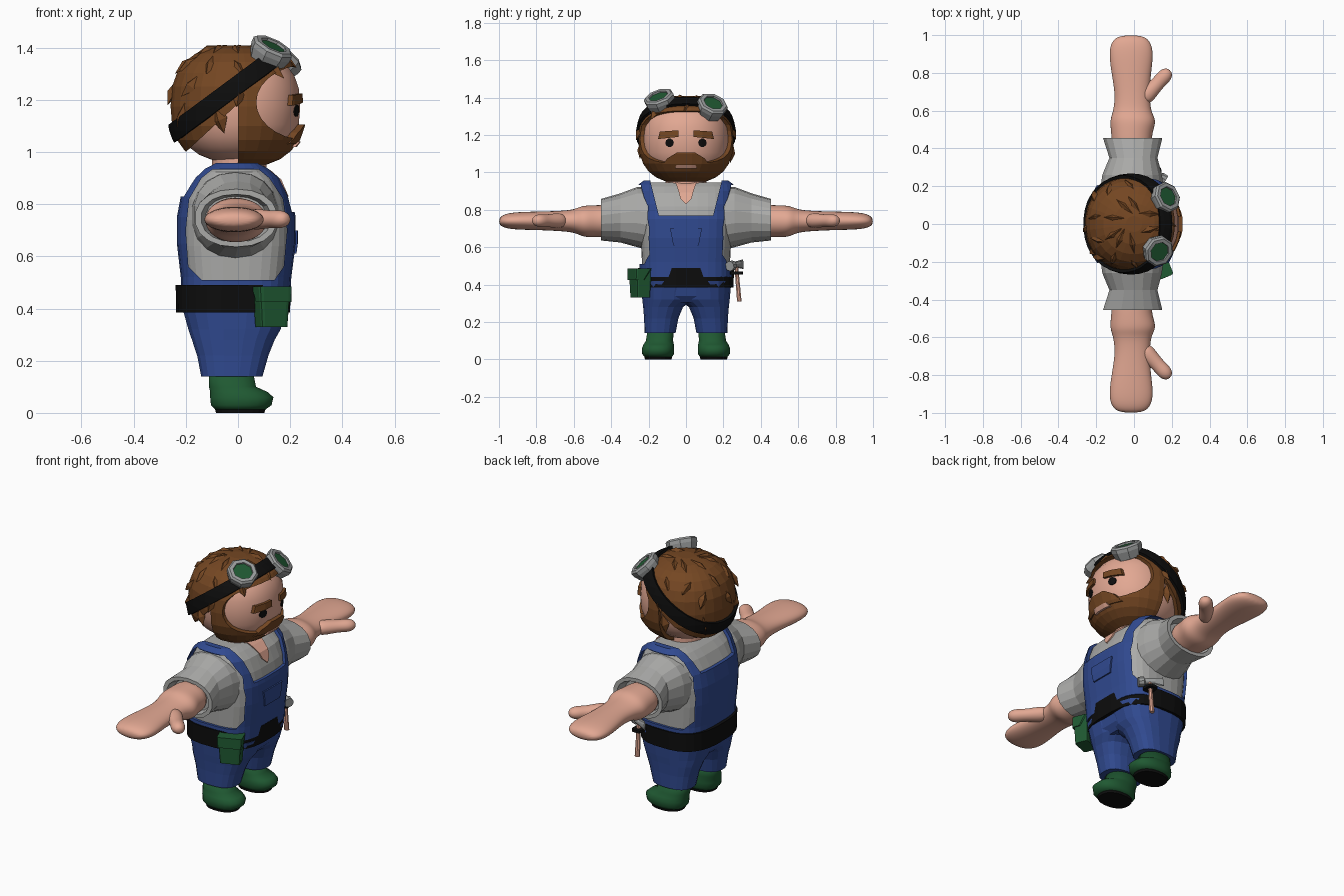
import bpy, bmesh, math, random
from mathutils import Vector

if "Cube" in bpy.data.objects:
    bpy.data.objects.remove(bpy.data.objects["Cube"])

random.seed(4)


def material(name, r, g, b):
    m = bpy.data.materials.new(name)
    m.diffuse_color = (r, g, b, 1)
    m.use_nodes = True
    m.node_tree.nodes["Principled BSDF"].inputs["Base Color"].default_value = m.diffuse_color
    return m


SKIN = material("skin", .76, .39, .29)
HAIR = material("hair_brown", .175, .062, .016)
BLUE = material("denim_blue", .030, .068, .28)
SHIRT = material("shirt_grey", .40, .40, .39)
GREEN = material("boot_green", .014, .10, .032)
BLACK = material("black", .004, .004, .004)
METAL = material("metal_grey", .33, .34, .34)


def finish(name, bm, mat, smooth=False, subsurf=0):
    bmesh.ops.recalc_face_normals(bm, faces=bm.faces)
    me = bpy.data.meshes.new(name)
    bm.to_mesh(me)
    bm.free()
    me.materials.append(mat)
    ob = bpy.data.objects.new(name, me)
    bpy.context.collection.objects.link(ob)
    if smooth:
        me.shade_smooth()
    if subsurf:
        mod = ob.modifiers.new("soften", 'SUBSURF')
        mod.levels = mod.render_levels = subsurf
    return ob


def loft(name, rows, mat, axis='z', n=2.0, seg=24, off=0.0, side=1, **kw):
    """Closed skin through superellipse rings (t, a0, a1, b0, b1); a is x, b is the other axis."""
    bm = bmesh.new()
    rings = []
    for t, a0, a1, b0, b1 in rows:
        ring = []
        for i in range(seg):
            w = math.tau * (i + .5) / seg
            c, s = math.cos(w), math.sin(w)
            a = (a0 + a1) / 2 + ((a1 - a0) / 2 + off) * math.copysign(abs(c) ** (2 / n), c)
            b = (b0 + b1) / 2 + ((b1 - b0) / 2 + off) * math.copysign(abs(s) ** (2 / n), s)
            ring.append(bm.verts.new((a, side * b, t) if axis == 'z' else (a, side * t, b)))
        rings.append(ring)
    for p, q in zip(rings, rings[1:]):
        for i in range(seg):
            j = (i + 1) % seg
            bm.faces.new((p[i], p[j], q[j], q[i]))
    bm.faces.new(rings[0])
    bm.faces.new(rings[-1])
    return finish(name, bm, mat, **kw)


def prism(name, pts, axis, lo, hi, mat):
    """Polygon extruded along x (points are y,z) or along y (points are x,z)."""
    bm = bmesh.new()
    put = (lambda p, t: (t, p[0], p[1])) if axis == 'x' else (lambda p, t: (p[0], t, p[1]))
    a = [bm.verts.new(put(p, lo)) for p in pts]
    b = [bm.verts.new(put(p, hi)) for p in pts]
    bm.faces.new(a)
    bm.faces.new(b)
    for i in range(len(pts)):
        j = (i + 1) % len(pts)
        bm.faces.new((a[i], a[j], b[j], b[i]))
    return finish(name, bm, mat)


def boolean(ob, cutter, op='DIFFERENCE'):
    mod = ob.modifiers.new("cut", 'BOOLEAN')
    mod.operation, mod.object, mod.solver = op, cutter, 'EXACT'
    bpy.context.view_layer.objects.active = ob
    bpy.ops.object.modifier_apply(modifier=mod.name)
    bpy.data.objects.remove(cutter, do_unlink=True)
    return ob


def oval(cx, cz, rx, rz, k):
    return [(cx + rx * math.cos(math.tau * i / k), cz + rz * math.sin(math.tau * i / k)) for i in range(k)]


def mirrored(pts, s):
    return [(s * y, z) for y, z in pts]


# ---- head -----------------------------------------------------------------
def ball(name, off, mat, steps=13, seg=28, **kw):
    rows = []
    for i in range(steps):
        f = math.radians(-84 + 168 * i / (steps - 1))
        z = 1.175 + (.215 + off) * math.copysign(abs(math.sin(f)) ** .8, f)
        r = math.cos(f) ** .8
        rows.append((z, -(.24 + off) * r, (.24 + off) * r, -(.235 + off) * r, (.235 + off) * r))
    return loft(name, rows, mat, n=2.15, seg=seg, **kw)


def face_patch(name, pts, off, mat):
    return boolean(prism(name, pts, 'x', .06, .4, mat), ball("helper", off, mat), 'INTERSECT')


ball("head", 0, SKIN, smooth=True)
hair = ball("hair_and_beard", .02, HAIR)
boolean(hair, prism("face_cutter", oval(.27, 1.19, .20, .145, 28), 'y', -.5, .5, HAIR))
boolean(hair, prism("neck_cutter", [(0, 1.185), (-.2, 1.0), (-.2, .9), (0, .9)], 'y', -.5, .5, HAIR))
face_patch("moustache", [(-.13, 1.03), (-.10, 1.075), (-.05, 1.105), (.05, 1.105),
                         (.10, 1.075), (.13, 1.03)], .024, HAIR)
face_patch("mouth", [(-.06, 1.02), (-.05, 1.04), (.05, 1.04), (.06, 1.02)], .029, SKIN)
for s, tag in ((-1, "right"), (1, "left")):
    face_patch(tag + "_eyebrow", mirrored([(.04, 1.19), (.04, 1.225), (.14, 1.218), (.15, 1.178)], s), .014, HAIR)
    face_patch(tag + "_eye", oval(s * .088, 1.158, .023, .023, 10), .004, BLACK)

# raised locks scattered over the hair: (angle round the head, elevation)
bm = bmesh.new()
locks = [(a, e) for e, k in ((-12, 4), (15, 5), (38, 6), (62, 6)) for a in
         [180 + (j - (k - 1) / 2) * (210 / k) for j in range(k)]]
locks += [(-8, 50), (10, 47), (-52, 36), (50, 38), (30, 62), (-25, 64)]
for a, e in locks:
    a, e = math.radians(a + random.uniform(-9, 9)), math.radians(e + random.uniform(-5, 5))
    u = Vector((math.cos(a) * math.cos(e), math.sin(a) * math.cos(e), math.sin(e)))
    k = (abs(u.x / .26) ** 2.3 + abs(u.y / .255) ** 2.3 + abs(u.z / .235) ** 2.3) ** (-1 / 2.3)
    p = Vector((0, 0, 1.175)) + u * k
    side = u.cross(Vector((0, 0, 1))).normalized()
    down = side.cross(u) * -1
    down = (down + side * random.uniform(-.8, .8)).normalized()
    side = u.cross(down)
    v = [bm.verts.new(q) for q in (p - down * .06 - u * .015, p + side * .03 - u * .012, p + u * .016,
                                   p - side * .03 - u * .012, p + down * .055 + u * .006, p - u * .03)]
    for i, j in ((0, 1), (1, 4), (4, 3), (3, 0)):
        bm.faces.new((v[i], v[j], v[2]))
        bm.faces.new((v[j], v[i], v[5]))
finish("hair_locks", bm, HAIR)

# ---- goggles --------------------------------------------------------------
strap = ball("goggle_strap", .034, BLACK, steps=21, seg=36)
bm = bmesh.new()
bm.from_mesh(strap.data)
mid, nor = Vector((-.06, 0, 1.215)), Vector((-.595, 0, .803))
for s in (-1, 1):
    bmesh.ops.bisect_plane(bm, geom=bm.verts[:] + bm.edges[:] + bm.faces[:], dist=1e-5,
                           plane_co=mid + nor * .034 * s, plane_no=nor * s, clear_outer=True)
bm.to_mesh(strap.data)
bm.free()
mod = strap.modifiers.new("thickness", 'SOLIDIFY')
mod.thickness = .015
for tag, pos, aim in (("right", (.125, -.14, 1.385), (.42, -.30, .86)), ("left", (.165, .138, 1.352), (.6, .3, .74))):
    rim = [(h, -r, r, -r, r) for h, r in ((-.045, .07), (0, .084), (.02, .084), (.03, .074), (.03, .054), (.012, .052))]
    lens = [(h, -.053, .053, -.053, .053) for h in (.012, .02)]
    for ob in (loft(tag + "_goggle_rim", rim, METAL, seg=8), loft(tag + "_goggle_lens", lens, GREEN, seg=8)):
        ob.location = pos
        ob.rotation_euler = Vector(aim).to_track_quat('Z', 'Y').to_euler()

# ---- torso: shirt and overalls --------------------------------------------
TORSO = [(.44, -.22, .20, .25), (.52, -.22, .205, .25), (.65, -.235, .222, .255), (.75, -.235, .222, .26),
         (.83, -.22, .205, .262), (.90, -.18, .175, .262), (.935, -.145, .135, .255), (.957, -.11, .10, .225)]


def torso(name, off, mat):
    rows = [(z + min(off, 0) * .8, a, b, -y, y) for z, a, b, y in TORSO]
    return loft(name, rows, mat, n=3.3, seg=32, off=off)


loft("neck", [(.85, -.10, .11, -.11, .11), (.98, -.10, .11, -.11, .11)], SKIN, smooth=False)
torso("shirt", -.014, SHIRT)
boolean(prism("open_collar", [(-.065, .97), (.065, .97), (.04, .90), (.03, .86), (0, .83), (-.03, .86), (-.04, .90)],
              'x', .03, .4, SKIN), torso("helper", -.008, SKIN), 'INTERSECT')
overalls = torso("overalls", 0, BLUE)
boolean(overalls, prism("armhole_cutter", [(-.14, .51), (.14, .51), (.175, .56), (.188, .70), (.172, .82), (.12, .90),
                                           (.08, .932), (-.10, .932), (-.14, .90), (-.187, .82), (-.2, .70),
                                           (-.19, .56)], 'y', -.5, .5, BLUE))
for tag, base, half, lo, hi in (("front", .77, .145, -.02, .5), ("back", .83, .155, -.5, 0)):
    boolean(overalls, prism(tag + "_neck_cutter", [(-half, base), (half, base), (.19, .95), (.19, 1.1), (-.19, 1.1),
                                                   (-.19, .95)], 'x', lo, hi, BLUE))
boolean(prism("bib_pocket", [(-.085, .70), (.085, .70), (.068, .61), (-.068, .61)], 'x', .1, .4, BLUE),
        torso("helper", .008, BLUE), 'INTERSECT')

# ---- belt, trousers and boots ---------------------------------------------
loft("belt", [(.385, -.238, .20, -.255, .255), (.49, -.24, .205, -.258, .258)], BLACK, n=2.8, seg=28)
loft("hips", [(.305, -.17, .14, -.20, .20), (.34, -.195, .17, -.236, .236), (.46, -.222, .198, -.246, .246)],
     BLUE, n=2.7, seg=24)
LEG = [(.14, -.142, .095, .055, .222), (.22, -.158, .118, .04, .225), (.28, -.178, .142, .015, .23),
       (.32, -.192, .165, -.04, .235), (.42, -.22, .195, -.06, .244)]
BOOT = [(.012, -.088, .105, .075, .222), (.03, -.105, .13, .062, .236), (.06, -.108, .137, .062, .236),
        (.08, -.108, .115, .064, .228), (.1, -.112, .07, .068, .215), (.16, -.112, .058, .066, .206)]
SOLE = [(0, -.085, .102, .076, .22), (.013, -.089, .106, .074, .223)]

# ---- sleeves, arms and hands ----------------------------------------------
SLEEVE = [(.15, -.185, .165, .57, .925), (.26, -.17, .15, .60, .922), (.35, -.132, .126, .625, .888),
          (.455, -.166, .152, .636, .858), (.455, -.142, .128, .655, .838), (.41, -.125, .11, .66, .83)]
ARM = [(.38, -.12, .10, .65, .83), (.47, -.122, .095, .653, .827), (.53, -.13, .118, .65, .826),
       (.565, -.126, .112, .66, .82), (.60, -.112, .092, .678, .802), (.68, -.102, .085, .685, .795),
       (.78, -.118, .09, .69, .792), (.90, -.138, .108, .692, .79), (.97, -.122, .09, .70, .78),
       (1.0, -.075, .045, .72, .757)]
THUMB = [((.02, .67), .05), ((.08, .72), .045), ((.12, .765), .038), ((.15, .79), .042), ((.175, .81), .036),
         ((.192, .822), .016)]
for s, tag in ((-1, "right"), (1, "left")):
    loft(tag + "_trouser_leg", LEG, BLUE, n=2.6, seg=20, side=s)
    loft(tag + "_boot", BOOT, GREEN, n=2.3, seg=20, side=s, smooth=True)
    loft(tag + "_boot_sole", SOLE, BLACK, n=2.3, seg=20, side=s)
    loft(tag + "_sleeve", SLEEVE, SHIRT, axis='y', n=2.2, seg=18, side=s)
    loft(tag + "_arm", ARM, SKIN, axis='y', n=2.1, seg=14, side=s, smooth=True, subsurf=2)
    # thumb: rings along local z, then laid over towards the front
    rows = [(math.hypot(x, y - .6), -r, r, -r * .9, r * .9) for (x, y), r in THUMB]
    thumb = loft(tag + "_thumb", rows, SKIN, seg=10, smooth=True, subsurf=2)
    thumb.location = (-.01, s * .60, .742)
    thumb.rotation_euler = Vector((.192, s * .205, 0)).to_track_quat('Z', 'Y').to_euler()

# ---- tools on the belt ----------------------------------------------------
pouch = loft("pouch", [(-.075, -.055, .055, -.038, .038), (.075, -.065, .065, -.044, .044)], GREEN, n=9, seg=12)
flap = loft("pouch_flap", [(.02, -.067, .067, -.05, 0), (.08, -.069, .069, -.05, .044)], GREEN, n=9, seg=12)
for ob in (pouch, flap):
    ob.location = (.128, -.245, .405)
    ob.rotation_euler = (0, 0, math.radians(22))
loft("hammer_handle", [(.31, .10, .13, .272, .298), (.50, .105, .127, .258, .28)], SKIN, seg=8)
loft("hammer_loop", [(.455, .085, .145, .235, .305), (.47, .085, .145, .235, .305)], BLACK, n=4, seg=12)
head = loft("hammer_head", [(-.075, -.004, .004, -.03, .022), (-.03, -.016, .016, -.02, .02), (.025, -.018, .018, -.018, .018),
                            (.03, -.027, .027, -.027, .027), (.06, -.027, .027, -.027, .027)], METAL, seg=10)
head.location = (.116, .265, .505)
head.rotation_euler = Vector((.8, -.5, -.1)).to_track_quat('Z', 'Y').to_euler()
